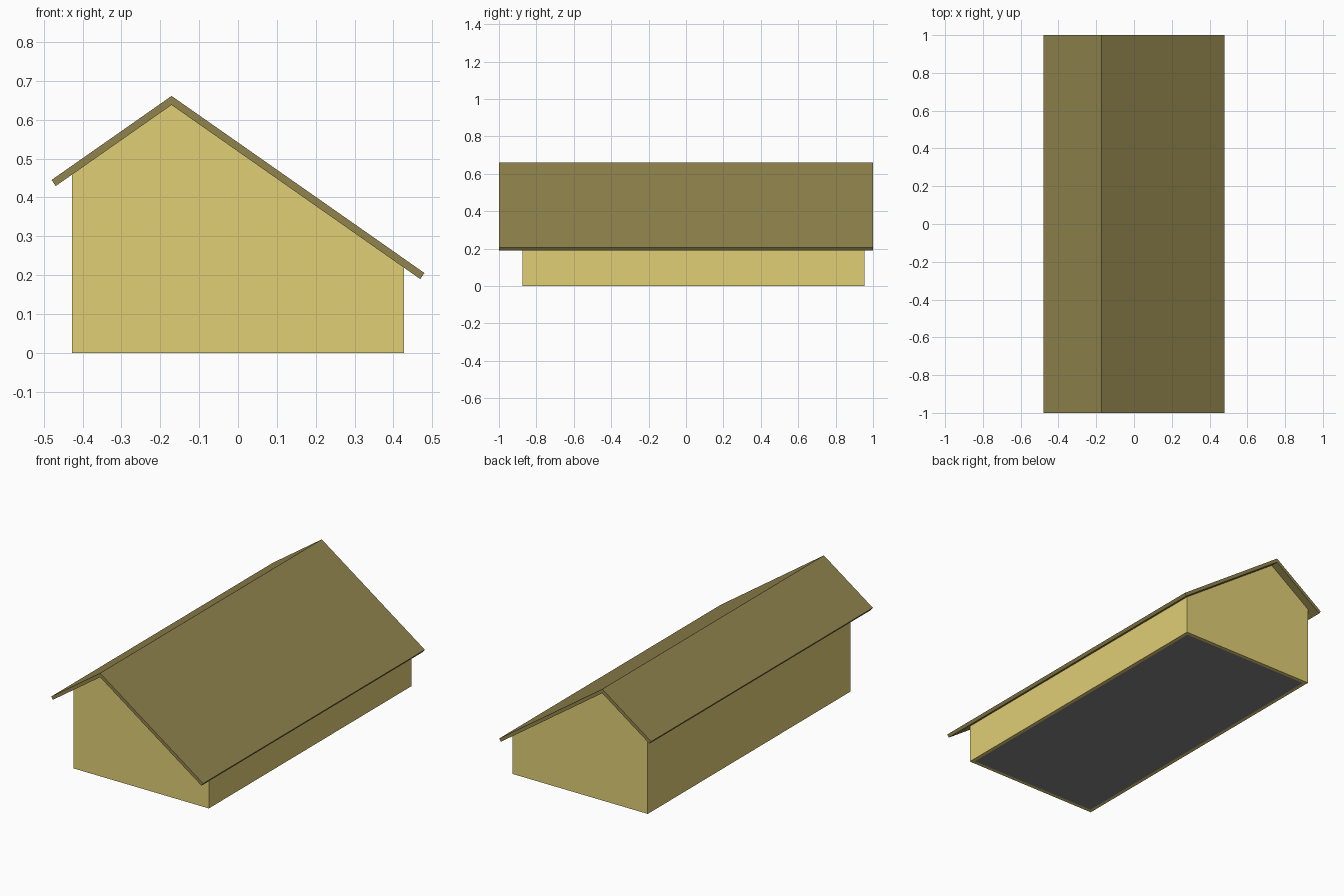
import bpy, math

if "Cube" in bpy.data.objects:
    bpy.data.objects.remove(bpy.data.objects["Cube"])

SLOPE = math.tan(math.radians(35))
RIDGE_X, RIDGE_Z = -0.171, 0.638      # underside of the ridge
HALF_W, WALL_T, ROOF_T = 0.427, 0.02, 0.019
FRONT, BACK = -0.873, 0.955


def material(name, rgb):
    m = bpy.data.materials.new(name)
    m.diffuse_color = (*rgb, 1)
    m.use_nodes = True
    m.node_tree.nodes["Principled BSDF"].inputs["Base Color"].default_value = m.diffuse_color
    return m


def under_roof(x):
    return RIDGE_Z - abs(x - RIDGE_X) * SLOPE


def extrude_y(name, profile, y0, y1, mat=None):
    """Solid made from an (x, z) profile, counter-clockwise seen from the front."""
    n = len(profile)
    verts = [(x, y, z) for y in (y0, y1) for x, z in profile]
    faces = [tuple(range(n)), tuple(range(2 * n - 1, n - 1, -1))]
    faces += [(i, i + n, (i + 1) % n + n, (i + 1) % n) for i in range(n)]
    mesh = bpy.data.meshes.new(name)
    mesh.from_pydata(verts, [], faces)
    obj = bpy.data.objects.new(name, mesh)
    bpy.context.collection.objects.link(obj)
    if mat:
        mesh.materials.append(mat)
    return obj


wall_mat = material("wall paint", (0.75, 0.62, 0.18))
roof_mat = material("roof covering", (0.28, 0.23, 0.075))
floor_mat = material("floor grey", (0.23, 0.23, 0.23))

# Gable and side walls
inner = HALF_W - WALL_T
gable = [(-HALF_W, 0), (HALF_W, 0), (HALF_W, under_roof(HALF_W)),
         (RIDGE_X, RIDGE_Z), (-HALF_W, under_roof(-HALF_W))]
extrude_y("front_wall", gable, FRONT, FRONT + WALL_T, wall_mat)
extrude_y("back_wall", gable, BACK - WALL_T, BACK, wall_mat)
for name, a, b in (("left_wall", -HALF_W, -inner), ("right_wall", inner, HALF_W)):
    extrude_y(name, [(a, 0), (b, 0), (b, under_roof(b)), (a, under_roof(a))],
              FRONT + WALL_T, BACK - WALL_T, wall_mat)

# Floor slab, flush with the bottom of the walls
extrude_y("floor", [(-inner, 0), (inner, 0), (inner, WALL_T), (-inner, WALL_T)],
          FRONT + WALL_T, BACK - WALL_T, floor_mat)

# Roof: one folded sheet with square-cut eaves
rise = ROOF_T / math.cos(math.radians(35))
dx, dz = ROOF_T * math.sin(math.radians(35)), ROOF_T * math.cos(math.radians(35))
left, right = -0.480 + dx, 0.480 - dx
roof = [(left, under_roof(left)), (RIDGE_X, RIDGE_Z), (right, under_roof(right)),
        (right + dx, under_roof(right) + dz), (RIDGE_X, RIDGE_Z + rise),
        (left - dx, under_roof(left) + dz)]
extrude_y("roof", roof, -1, 1, roof_mat)
